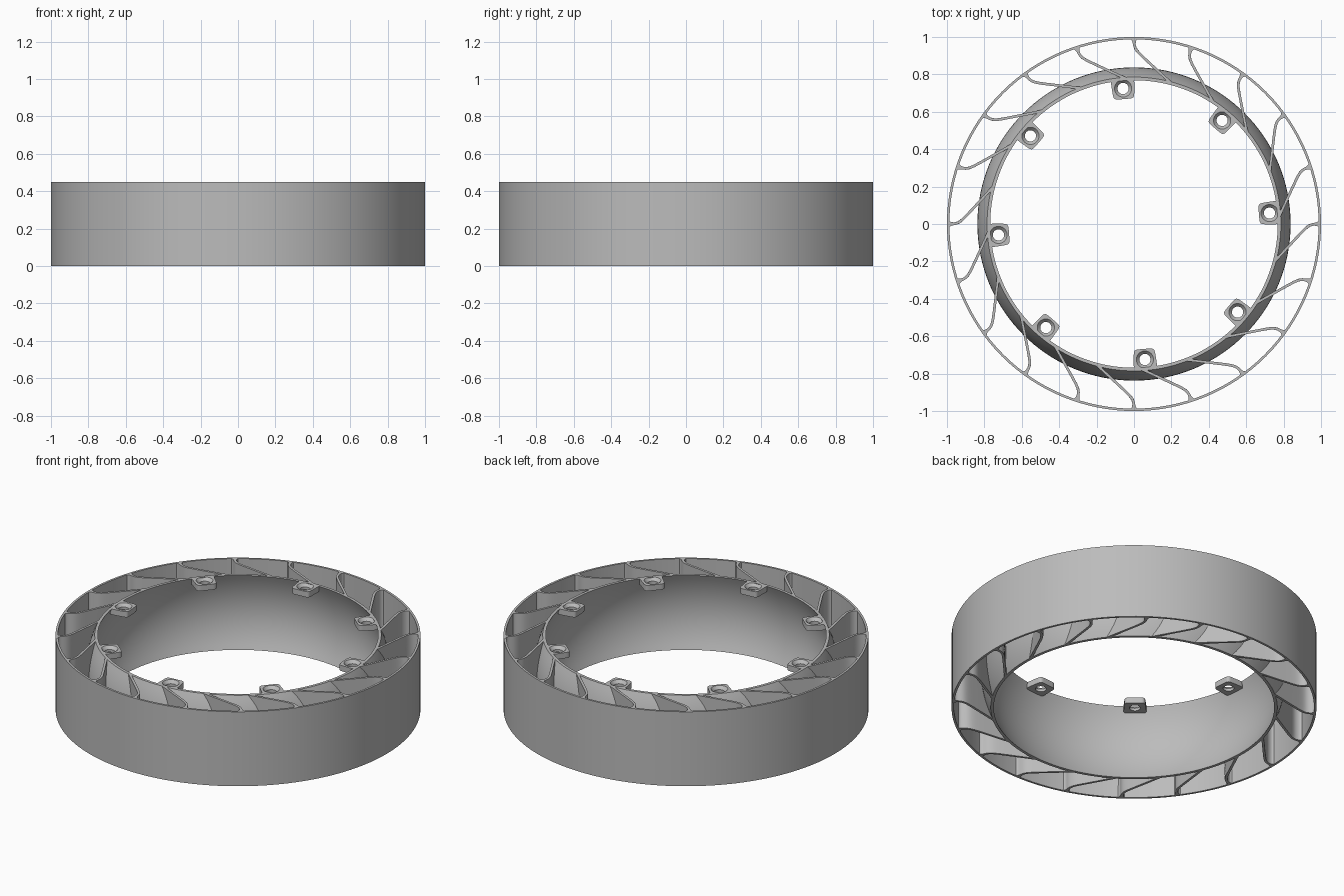
import bpy
import bmesh
import math
from mathutils import Matrix, Vector

HEIGHT = 0.45
BLADES, TABS = 20, 8

cube = bpy.data.objects.get("Cube")
if cube:
    bpy.data.objects.remove(cube, do_unlink=True)

grey = bpy.data.materials.new("plain grey")
grey.use_nodes = True
colour = (0.5, 0.5, 0.5, 1)
grey.diffuse_color = colour
grey.node_tree.nodes["Principled BSDF"].inputs["Base Color"].default_value = colour


def finish(name, bm):
    bmesh.ops.recalc_face_normals(bm, faces=bm.faces[:])
    mesh = bpy.data.meshes.new(name)
    bm.to_mesh(mesh)
    bm.free()
    mesh.materials.append(grey)
    mesh.shade_smooth()
    mesh.set_sharp_from_angle(angle=math.radians(35))
    obj = bpy.data.objects.new(name, mesh)
    bpy.context.collection.objects.link(obj)
    return obj


def loft(bm, loops, closed=False):
    """Bridge equal closed loops of points with quads."""
    rows = [[bm.verts.new(p) for p in loop] for loop in loops]
    pairs = list(zip(rows, rows[1:]))
    if closed:
        pairs.append((rows[-1], rows[0]))
    for a, b in pairs:
        for i in range(len(a)):
            j = (i + 1) % len(a)
            bm.faces.new((a[i], a[j], b[j], b[i]))
    return rows


def revolve(name, profile, steps=128):
    loops = []
    for k in range(steps):
        a = math.tau * k / steps
        loops.append([(r * math.cos(a), r * math.sin(a), z) for r, z in profile])
    bm = bmesh.new()
    loft(bm, loops, closed=True)
    return finish(name, bm)


def barrel_radius(z):
    u = 2 * z / HEIGHT - 1
    return 0.777 + 0.052 * (1 - u * u)


# Thin outer band
revolve("outer_band", [(1, 0), (1, HEIGHT), (0.987, HEIGHT), (0.987, 0)])

# Barrel-shaped inner ring
levels = [HEIGHT * i / 16 for i in range(17)]
wall = 0.0085
revolve("inner_ring",
        [(barrel_radius(z) + wall, z) for z in levels]
        + [(barrel_radius(z) - wall, z) for z in reversed(levels)])


# Curved blades, each trimmed to the barrel at every height
def blade_point(d):
    """Point at inward depth d: radial at first, then sweeping sideways."""
    x = 1.08 * 0.012 * math.log(1 + math.exp((d - 0.055) / 0.012))
    return Vector((x, 0.992 - d))


def blade_depth(radius):
    low, high = 0.0, 0.4
    for _ in range(30):
        mid = (low + high) / 2
        if blade_point(mid).length > radius:
            low = mid
        else:
            high = mid
    return low


def blade_loop(z, count=22):
    left, right = [], []
    end = blade_depth(barrel_radius(z))
    for i in range(count):
        d = end * (i / (count - 1)) ** 1.5
        p = blade_point(d)
        t = (blade_point(d + 0.001) - blade_point(d - 0.001)).normalized()
        side = Vector((-t.y, t.x)) * (0.007 + 0.02 * math.exp(-d / 0.008))
        left.append((*(p + side), z))
        right.append((*(p - side), z))
    return left + right[::-1]


bm = bmesh.new()
for row in (rows := loft(bm, [blade_loop(z) for z in levels]))[0], rows[-1]:
    n = len(row)
    for i in range(n // 2 - 1):
        bm.faces.new((row[i], row[i + 1], row[n - 2 - i], row[n - 1 - i]))
blade = finish("blade_1", bm)
for k in range(1, BLADES):
    copy = blade.copy()
    copy.name = f"blade_{k + 1}"
    copy.rotation_euler.z = math.tau * k / BLADES
    bpy.context.collection.objects.link(copy)


# Rounded mounting tabs with a countersunk hole
def rounded(value):
    return math.copysign(abs(value) ** 0.3, value)


def tab_outline(z, steps=48):
    points = []
    for k in range(steps):
        a = math.tau * k / steps
        radial, across = rounded(math.cos(a)) * 0.057, rounded(math.sin(a))
        points.append((0.727 + radial, across * (0.06 + 0.08 * radial), z))
    return points


def tab_circle(radius, z, steps=48):
    return [(0.727 + radius * math.cos(math.tau * k / steps),
             radius * math.sin(math.tau * k / steps), z) for k in range(steps)]


bottom = HEIGHT - 0.034
bm = bmesh.new()
loft(bm, [tab_outline(HEIGHT), tab_circle(0.046, HEIGHT),
          tab_circle(0.03, HEIGHT - 0.018), tab_circle(0.03, bottom),
          tab_outline(bottom)], closed=True)
tab = finish("mounting_tab_1", bm)
for k in range(TABS):
    obj = tab if k == 0 else tab.copy()
    if k:
        obj.name = f"mounting_tab_{k + 1}"
        bpy.context.collection.objects.link(obj)
    obj.rotation_euler.z = math.radians(4.6) + math.tau * k / TABS
